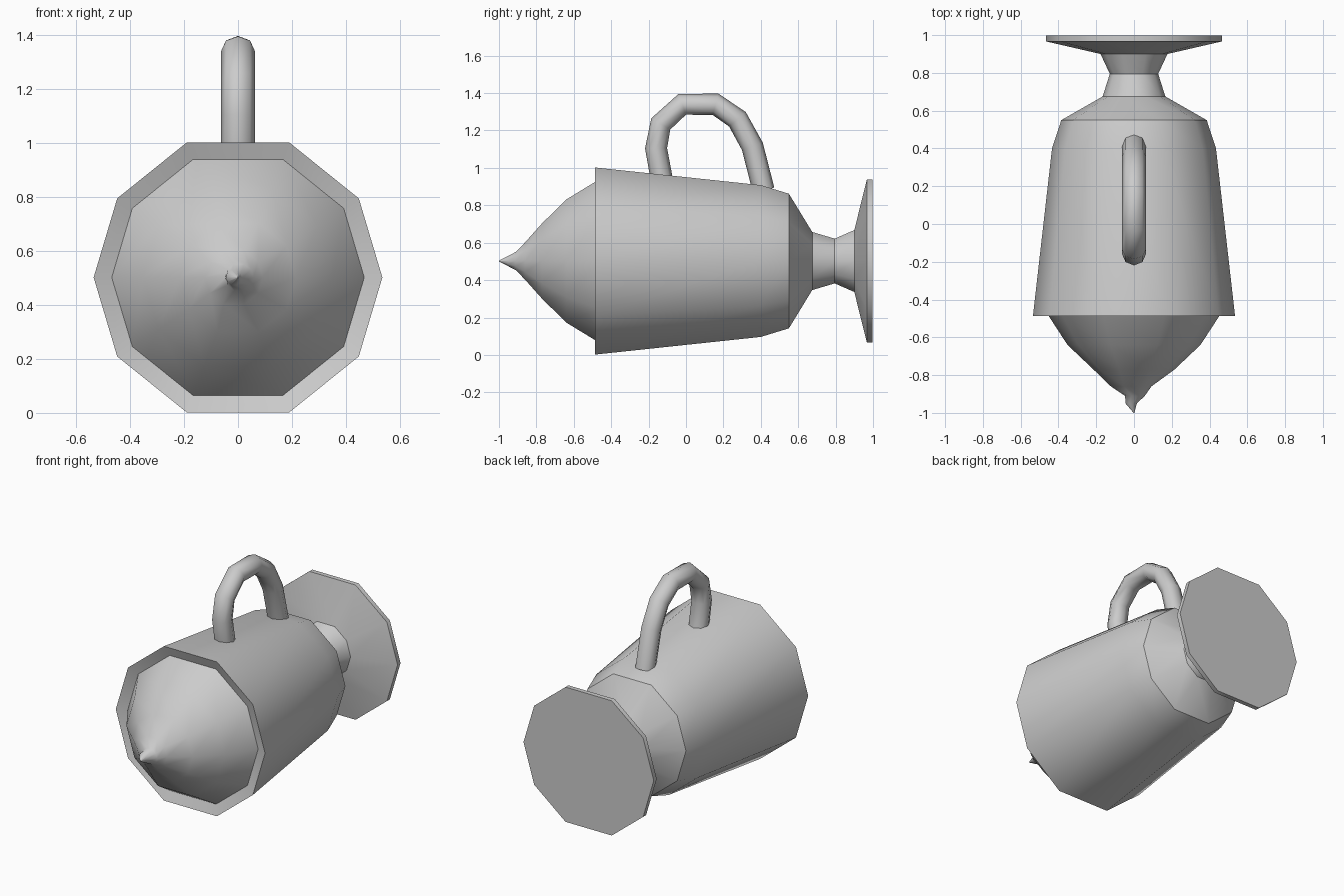
import bpy, bmesh
from math import sin, cos, pi, radians
from mathutils import Vector

if "Cube" in bpy.data.objects:
    bpy.data.objects.remove(bpy.data.objects["Cube"])

AXIS_Z = 0.502
# ten-sided section with a flat top and bottom
ANGLES = [radians(a) for a in (0, 33.2, 69.2, 110.8, 146.8, 180, 213.2, 249.2, 290.8, 326.8)]


def build(name, rings, cap_start=True, cap_end=True, smooth=40):
    """Skin a list of vertex rings into one object."""
    bm = bmesh.new()
    loops = [[bm.verts.new(p) for p in ring] for ring in rings]
    n = len(loops[0])
    for a, b in zip(loops, loops[1:]):
        for i in range(n):
            j = (i + 1) % n
            bm.faces.new((a[i], a[j], b[j], b[i]))
    if cap_start:
        bm.faces.new(loops[0])
    if cap_end:
        bm.faces.new(loops[-1])
    bmesh.ops.remove_doubles(bm, verts=bm.verts, dist=0.0005)
    bmesh.ops.recalc_face_normals(bm, faces=bm.faces)
    me = bpy.data.meshes.new(name)
    bm.to_mesh(me)
    bm.free()
    ob = bpy.data.objects.new(name, me)
    bpy.context.collection.objects.link(ob)
    bpy.ops.object.select_all(action='DESELECT')
    ob.select_set(True)
    bpy.context.view_layer.objects.active = ob
    bpy.ops.object.shade_smooth_by_angle(angle=radians(smooth))
    return ob


def ring(y, r, cx=0.0):
    return [(cx + r * cos(a), y, AXIS_Z + r * sin(a)) for a in ANGLES]


# lying body: dished rim, tapered barrel, shoulder, waist and end disc; nose with crooked tip
profile = [
    (-1.0, 0.002, 0), (-0.95, 0.03, -0.015), (-0.91, 0.052, 0.005), (-0.86, 0.107, -0.015),
    (-0.77, 0.215, 0), (-0.64, 0.352, 0), (-0.462, 0.468, 0),
    (-0.487, 0.535, 0), (0.40, 0.434, 0), (0.55, 0.385, 0), (0.675, 0.166, 0),
    (0.795, 0.128, 0), (0.90, 0.177, 0), (0.967, 0.467, 0), (0.997, 0.467, 0)]
build("nose", [ring(*p) for p in profile[:7]], cap_end=False, smooth=50)
build("body", [ring(*p) for p in profile[6:]], cap_start=False)

# arched tube handle on top
path = [Vector((0, y, z)) for y, z in (
    (-0.13, 0.94), (-0.16, 1.105), (-0.135, 1.235), (-0.02, 1.34),
    (0.158, 1.34), (0.275, 1.26), (0.355, 1.115), (0.415, 0.88))]
rings = []
for i, p in enumerate(path):
    t = (path[min(i + 1, len(path) - 1)] - path[max(i - 1, 0)]).normalized()
    side = Vector((1, 0, 0))
    out = t.cross(side)
    rings.append([p + side * 0.063 * cos(k * pi / 4) + out * 0.059 * sin(k * pi / 4)
                  for k in range(8)])
build("handle", rings, smooth=60)
